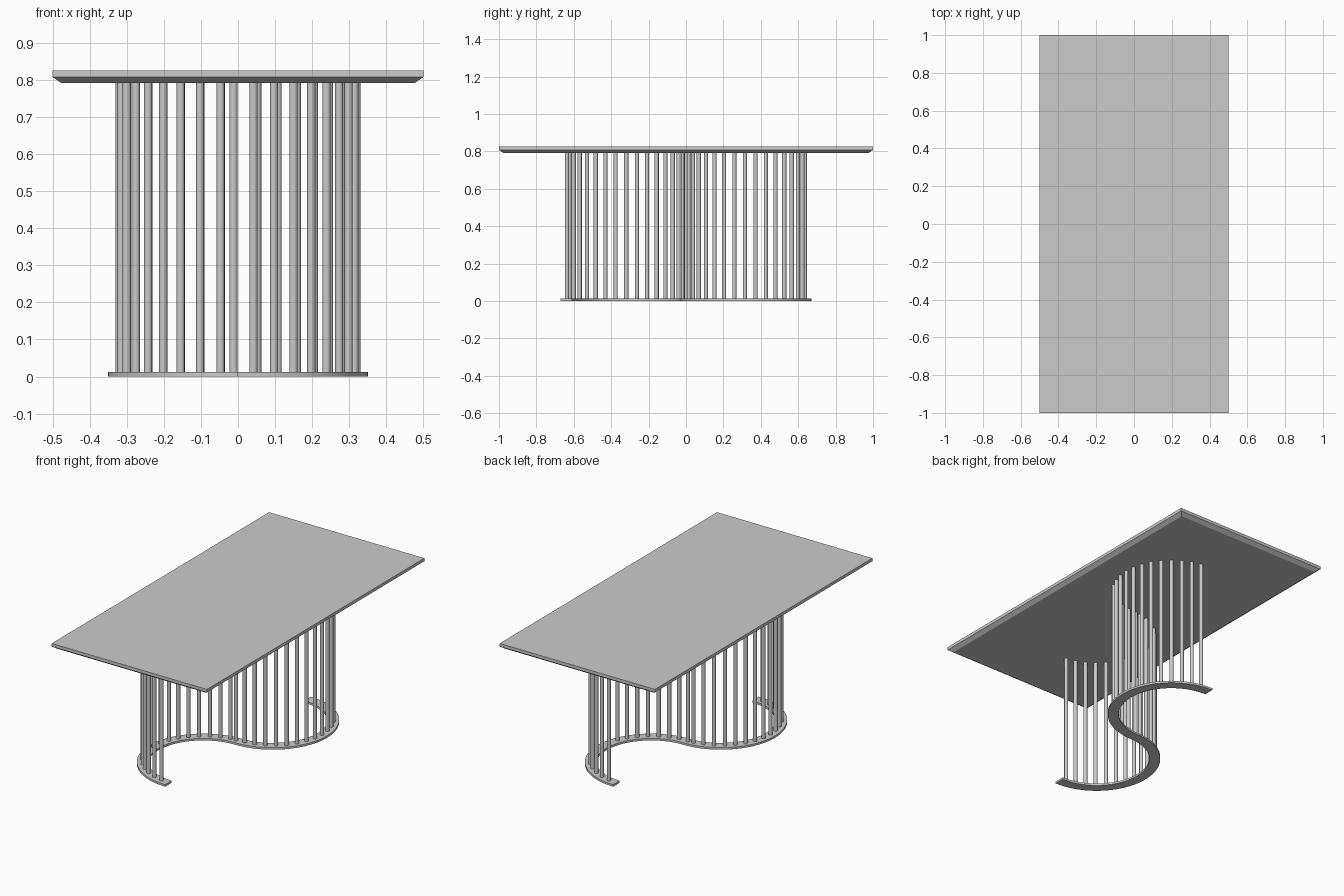
import bpy, bmesh
from math import sin, cos, radians

if "Cube" in bpy.data.objects:
    bpy.data.objects.remove(bpy.data.objects["Cube"])

R = 0.32          # centre-line radius of each half of the S
HALF_W = 0.03     # half width of the base strip
BASE_H = 0.012
SLAB_Z = 0.792


def make_object(name, bm):
    bmesh.ops.recalc_face_normals(bm, faces=bm.faces)
    mesh = bpy.data.meshes.new(name)
    bm.to_mesh(mesh)
    bm.free()
    obj = bpy.data.objects.new(name, mesh)
    bpy.context.collection.objects.link(obj)
    return obj


def smooth(obj):
    bpy.ops.object.select_all(action='DESELECT')
    obj.select_set(True)
    bpy.context.view_layer.objects.active = obj
    bpy.ops.object.shade_smooth_by_angle(angle=radians(35))


def s_point(side, deg, radius=R):
    """Point on one half of the S; deg is 0 at the middle, 180 at the tip."""
    a = radians(deg)
    return side * radius * sin(a), side * (R - radius * cos(a))


def loft(name, rings, closed_ends=True):
    """Bridge a list of equal-length point loops into a solid."""
    bm = bmesh.new()
    loops = [[bm.verts.new(p) for p in ring] for ring in rings]
    for a, b in zip(loops, loops[1:]):
        n = len(a)
        for i in range(n):
            bm.faces.new((a[i], a[(i + 1) % n], b[(i + 1) % n], b[i]))
    if closed_ends:
        bm.faces.new(loops[0])
        bm.faces.new(loops[-1])
    return make_object(name, bm)


def rectangle(hx, hy, z):
    return [(-hx, -hy, z), (hx, -hy, z), (hx, hy, z), (-hx, hy, z)]


# Table top: thin sheet over a slab with a chamfered underside
loft("top_sheet", [rectangle(0.5, 1.0, z) for z in (0.820, 0.826)])
loft("top_slab", [rectangle(0.477, 0.977, SLAB_Z),
                  rectangle(0.5, 1.0, 0.808),
                  rectangle(0.5, 1.0, 0.820)])

# S-shaped floor strip, swept from the front tip to the back tip
rings = []
STEPS = 48
for side, degs in ((-1, range(STEPS, 0, -1)), (1, range(0, STEPS + 1))):
    for k in degs:
        deg = 180 * k / STEPS
        inner = s_point(side, deg, R - side * HALF_W)
        outer = s_point(side, deg, R + side * HALF_W)
        rings.append([(*inner, 0), (*outer, 0),
                      (*outer, BASE_H), (*inner, BASE_H)])
smooth(loft("base_strip", rings))

# Upright rods spaced along the S
spots = [s_point(-1, 2.1)]
for side, start in ((-1, 8.3), (1, 7.5)):
    spots += [s_point(side, start + 10.2 * k) for k in range(17)]

bm = bmesh.new()
z0, z1 = BASE_H - 0.004, SLAB_Z + 0.002
for x, y in spots:
    rod = bmesh.ops.create_cone(bm, cap_ends=True, segments=24,
                                radius1=0.011, radius2=0.011, depth=z1 - z0)
    bmesh.ops.translate(bm, verts=rod["verts"], vec=(x, y, (z0 + z1) / 2))
smooth(make_object("upright_rods", bm))
